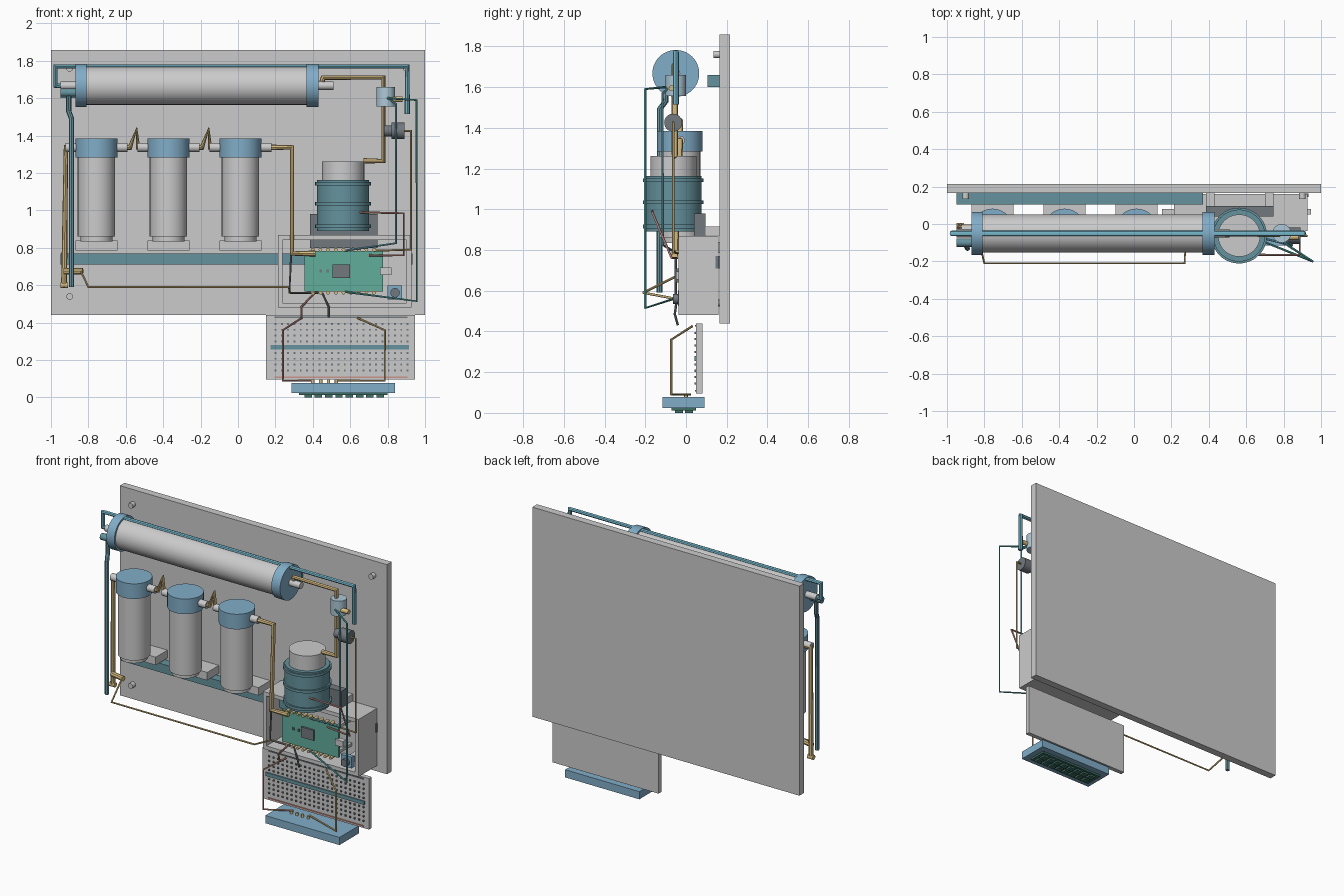
import bpy, bmesh, math
from mathutils import Matrix, Vector

COL = {
    'blue': (0.22, 0.42, 0.58), 'gold': (0.68, 0.50, 0.22), 'slate': (0.13, 0.29, 0.34),
    'teal': (0.18, 0.48, 0.60), 'green': (0.12, 0.42, 0.33), 'red': (0.60, 0.30, 0.26),
    'dark': (0.17, 0.19, 0.21), 'aqua': (0.10, 0.45, 0.43), 'sky': (0.42, 0.58, 0.68),
    'deep': (0.05, 0.16, 0.13),
}
MATS = {}


def finish(name, bm, col=None, smooth=False):
    me = bpy.data.meshes.new(name)
    bm.to_mesh(me)
    bm.free()
    ob = bpy.data.objects.new(name, me)
    bpy.context.collection.objects.link(ob)
    paint(ob, col)
    if smooth:
        shade(ob)
    return ob


def paint(ob, col):
    if col:
        if col not in MATS:
            MATS[col] = bpy.data.materials.new(col)
            MATS[col].diffuse_color = (*COL[col], 1)
        ob.data.materials.append(MATS[col])


def shade(ob):
    bpy.ops.object.select_all(action='DESELECT')
    ob.select_set(True)
    bpy.context.view_layer.objects.active = ob
    bpy.ops.object.shade_smooth_by_angle(angle=math.radians(35))


def add_box(bm, x0, x1, y0, y1, z0, z1):
    m = Matrix.Translation(((x0 + x1) / 2, (y0 + y1) / 2, (z0 + z1) / 2))
    bmesh.ops.create_cube(bm, size=1, matrix=m @ Matrix.Diagonal((x1 - x0, y1 - y0, z1 - z0, 1)))


def boxes(name, lst, col=None):
    bm = bmesh.new()
    for b in lst:
        add_box(bm, *b)
    return finish(name, bm, col)


def cyl(name, a, b, r, col=None, seg=32):
    a, b = Vector(a), Vector(b)
    d = b - a
    m = Matrix.Translation((a + b) / 2) @ d.to_track_quat('Z', 'Y').to_matrix().to_4x4()
    bm = bmesh.new()
    bmesh.ops.create_cone(bm, cap_ends=True, segments=seg, radius1=r, radius2=r, depth=d.length, matrix=m)
    return finish(name, bm, col, True)


def pipe(name, pts, r, col):
    cu = bpy.data.curves.new(name, 'CURVE')
    cu.dimensions = '3D'
    cu.bevel_depth, cu.bevel_resolution, cu.use_fill_caps = r, 2, True
    sp = cu.splines.new('POLY')
    sp.points.add(len(pts) - 1)
    for p, c in zip(sp.points, pts):
        p.co = (*c, 1)
    tmp = bpy.data.objects.new(name, cu)
    bpy.context.collection.objects.link(tmp)
    dg = bpy.context.evaluated_depsgraph_get()
    me = bpy.data.meshes.new_from_object(tmp.evaluated_get(dg))
    bpy.data.objects.remove(tmp)
    me.name = name
    me.materials.clear()
    ob = bpy.data.objects.new(name, me)
    bpy.context.collection.objects.link(ob)
    paint(ob, col)
    shade(ob)


# Back board, corner screws and mounting rails
boxes('back_board', [(-1, 1, 0.165, 0.215, 0.44, 1.858)])
for x in (-0.9, 0.9):
    for z in (0.54, 1.76):
        cyl('board_screw', (x, 0.135, z), (x, 0.17, z), 0.018, seg=16)
boxes('upper_rail', [(-0.95, 0.37, 0.105, 0.165, 1.60, 1.66)], 'slate')
boxes('lower_rail', [(-0.95, 0.37, 0.105, 0.165, 0.71, 0.77)], 'slate')

# Horizontal membrane housing with end caps and ports
Y, Z = -0.05, 1.667
cyl('membrane_housing', (-0.85, Y, Z), (0.4, Y, Z), 0.102, seg=48)
cyl('membrane_cap_left', (-0.87, Y, Z), (-0.81, Y, Z), 0.115, 'blue', 48)
cyl('membrane_cap_right', (0.365, Y, Z), (0.43, Y, Z), 0.115, 'blue', 48)
cyl('membrane_port_left', (-0.95, Y, Z), (-0.86, Y, Z), 0.022, seg=20)
cyl('membrane_port_right', (0.42, Y, Z), (0.51, Y, Z), 0.022, seg=20)
cyl('drain_port', (-0.95, -0.1, 1.63), (-0.86, -0.1, 1.63), 0.022, 'slate', 20)

# Three filter canisters with ports and brackets
FX, FY = (-0.757, -0.372, 0.013), -0.03
for x in FX:
    cyl('filter_cap', (x, FY, 1.283), (x, FY, 1.385), 0.112, 'blue', 40)
    cyl('filter_body', (x, FY, 0.86), (x, FY, 1.283), 0.1, seg=40)
    cyl('filter_base', (x, FY, 0.835), (x, FY, 0.86), 0.085, seg=40)
    boxes('filter_bracket', [(x - 0.113, x + 0.113, 0.04, 0.165, 0.786, 0.84)])
    for s in (-1, 1):
        cyl('filter_port', (x + s * 0.1, FY, 1.337), (x + s * 0.165, FY, 1.337), 0.024, seg=20)
for x in FX[:2]:
    pipe('filter_link_pipe', [(x + 0.15, FY, 1.337), (x + 0.18, FY, 1.337), (x + 0.215, FY, 1.435),
                              (x + 0.222, FY, 1.337), (x + 0.24, FY, 1.337)], 0.015, 'gold')

# Water pipes
pipe('inlet_pipe', [(-0.87, -0.02, 1.337), (-0.92, -0.02, 1.337), (-0.93, -0.01, 0.59)], 0.016, 'gold')
cyl('inlet_sensor', (-0.95, -0.01, 0.60), (-0.91, -0.01, 0.60), 0.016, 'gold', 20)
pipe('inlet_branch', [(-0.93, -0.02, 0.675), (-0.83, -0.04, 0.675)], 0.017, 'gold')
pipe('filter_outlet_pipe', [(0.15, FY, 1.337), (0.288, FY, 1.337), (0.288, -0.055, 0.77),
                            (0.415, -0.055, 0.77)], 0.016, 'gold')
pipe('membrane_feed_pipe', [(0.45, Y, 1.69), (0.455, Y, 1.71), (0.777, -0.055, 1.71), (0.777, -0.055, 1.265),
                            (0.67, -0.055, 1.265)], 0.015, 'gold')
pipe('clean_water_pipe', [(-0.93, Y, Z), (-0.975, Y, Z), (-0.975, Y, 1.77), (0.905, Y, 1.77),
                          (0.905, Y, 1.515)], 0.015, 'teal')
pipe('drain_pipe', [(-0.905, -0.1, 1.64), (-0.905, -0.1, 1.53), (-0.89, -0.13, 1.49), (-0.89, -0.13, 0.59)],
     0.014, 'slate')

# Pump with bands and mounting plate
PX, PY = 0.562, -0.062
cyl('pump_body', (PX, PY, 0.89), (PX, PY, 1.162), 0.139, 'slate', 48)
cyl('pump_head', (PX, PY, 1.16), (PX, PY, 1.262), 0.113, seg=48)
for z in (0.915, 1.035, 1.142):
    cyl('pump_band', (PX, PY, z - 0.009), (PX, PY, z + 0.009), 0.149, 'slate', 48)
boxes('pump_mount_plate', [(0.385, 0.745, 0.04, 0.095, 0.8, 0.98)], 'dark')
boxes('pump_mount_tabs', [(0.385, 0.43, 0.09, 0.165, 0.87, 0.915), (0.70, 0.745, 0.09, 0.165, 0.87, 0.915)])

# Solenoid valve and pressure sensor
cyl('solenoid_valve', (0.79, -0.05, 1.555), (0.79, -0.05, 1.66), 0.05, 'sky')
cyl('solenoid_terminal', (0.82, -0.07, 1.595), (0.88, -0.07, 1.595), 0.015, 'gold', 16)
cyl('pressure_sensor', (0.82, -0.063, 1.425), (0.89, -0.063, 1.425), 0.044, 'dark')
cyl('pressure_sensor_neck', (0.78, -0.063, 1.425), (0.83, -0.063, 1.425), 0.03, 'dark')

# Open control box
x0, x1, z0, z1, t = 0.213, 0.927, 0.48, 0.868, 0.025
boxes('control_box', [(x0, x1, 0.135, 0.16, z0, z1), (x0, x0 + t, -0.037, 0.14, z0, z1),
                      (x1 - t, x1, -0.037, 0.14, z0, z1), (x0 + t, x1 - t, -0.037, 0.14, z0, z0 + t),
                      (x0 + t, x1 - t, -0.037, 0.14, z1 - t, z1)])
boxes('box_side_port', [(0.92, 0.932, 0.145, 0.163, 0.71, 0.77)], 'dark')

# Controller circuit board with terminals and chips
boxes('circuit_board', [(0.355, 0.775, -0.035, -0.015, 0.567, 0.782)], 'green')
boxes('board_standoffs', [(x, x + 0.02, -0.02, 0.14, z, z + 0.02) for x in (0.37, 0.74) for z in (0.58, 0.75)])
boxes('board_chip', [(0.505, 0.598, -0.048, -0.03, 0.64, 0.71)], 'dark')
boxes('board_parts', [(x, x + 0.014, -0.042, -0.03, 0.668, 0.684) for x in (0.435, 0.473)], 'dark')
boxes('board_plug', [(0.76, 0.822, -0.05, -0.015, 0.655, 0.695)])
for i in range(9):
    for z in (0.56, 0.79):
        x = 0.40 + i * 0.041
        cyl('board_terminal', (x, -0.055, z), (x, -0.015, z), 0.010, 'gold', 12)
boxes('buzzer_base', [(0.80, 0.878, -0.04, -0.01, 0.525, 0.60)], 'blue')
boxes('buzzer_mount', [(0.82, 0.86, -0.01, 0.14, 0.545, 0.58)])
cyl('buzzer', (0.84, -0.065, 0.56), (0.84, -0.035, 0.56), 0.025, 'dark', 24)

# Breadboard with hole rows and strips
boxes('breadboard', [(0.15, 0.945, 0.05, 0.08, 0.095, 0.44)])
rows = [0.30 + 0.031 * i for i in range(4)] + [0.238 - 0.031 * i for i in range(4)]
boxes('breadboard_holes', [(0.196 + i * 0.0336, 0.206 + i * 0.0336, 0.042, 0.052, z - 0.005, z + 0.005)
                           for i in range(22) for z in rows], 'dark')
boxes('breadboard_channel', [(0.175, 0.915, 0.042, 0.055, 0.256, 0.28)], 'slate')
boxes('breadboard_red_line', [(0.195, 0.905, 0.044, 0.055, 0.104, 0.112)], 'red')
boxes('breadboard_dark_line', [(0.195, 0.905, 0.044, 0.055, 0.424, 0.432)], 'dark')

# Display facing down with screen cells and header pins
boxes('display_frame', [(0.285, 0.84, -0.115, 0.092, 0.025, 0.077)], 'blue')
boxes('display_screen', [(0.325, 0.80, -0.07, 0.05, 0.012, 0.03)], 'deep')
boxes('display_cells', [(0.355 + i * 0.055, 0.395 + i * 0.055, y, y + 0.04, 0, 0.014)
                        for i in range(8) for y in (-0.055, -0.005)], 'deep')
for i in range(4):
    x = 0.40 + i * 0.042
    cyl('display_pin', (x, 0.0, 0.07), (x, 0.0, 0.095), 0.009, 'gold', 12)

# Wiring
W = 0.006
pipe('inlet_sensor_wire', [(-0.84, -0.04, 0.675), (-0.80, -0.21, 0.59), (0.27, -0.21, 0.59),
                           (0.28, -0.04, 0.558), (0.40, -0.04, 0.558)], W, 'gold')
pipe('solenoid_wire', [(0.80, -0.1, 1.60), (0.955, -0.2, 1.59), (0.955, -0.2, 0.515), (0.57, -0.045, 0.565)],
     W, 'aqua')
pipe('solenoid_return_wire', [(0.80, -0.08, 1.60), (0.845, -0.115, 1.57), (0.845, -0.115, 0.825),
                              (0.57, -0.045, 0.785)], W, 'teal')
pipe('pressure_wire', [(0.88, -0.063, 1.425), (0.925, -0.063, 1.425), (0.925, -0.063, 0.79),
                       (0.73, -0.045, 0.785)], W, 'gold')
pipe('pump_wire', [(0.65, -0.165, 0.99), (0.885, -0.165, 0.985), (0.885, -0.07, 0.76), (0.70, -0.045, 0.76)],
     W, 'red')
pipe('ground_wire', [(0.285, -0.05, 0.79), (0.275, -0.05, 0.56), (0.43, -0.05, 0.56)], W, 'dark')
pipe('power_wire_red', [(0.41, -0.045, 0.56), (0.34, -0.055, 0.485), (0.34, -0.04, 0.43)], W, 'red')
pipe('power_wire_dark', [(0.45, -0.045, 0.56), (0.485, -0.055, 0.485), (0.485, -0.04, 0.43)], W, 'dark')
pipe('display_wire_red', [(0.34, 0.03, 0.425), (0.24, -0.072, 0.36), (0.24, -0.072, 0.09), (0.40, 0.02, 0.09)],
     W, 'red')
pipe('display_wire_gold', [(0.64, 0.03, 0.425), (0.785, -0.072, 0.36), (0.785, -0.072, 0.09),
                           (0.52, 0.02, 0.09)], W, 'gold')
